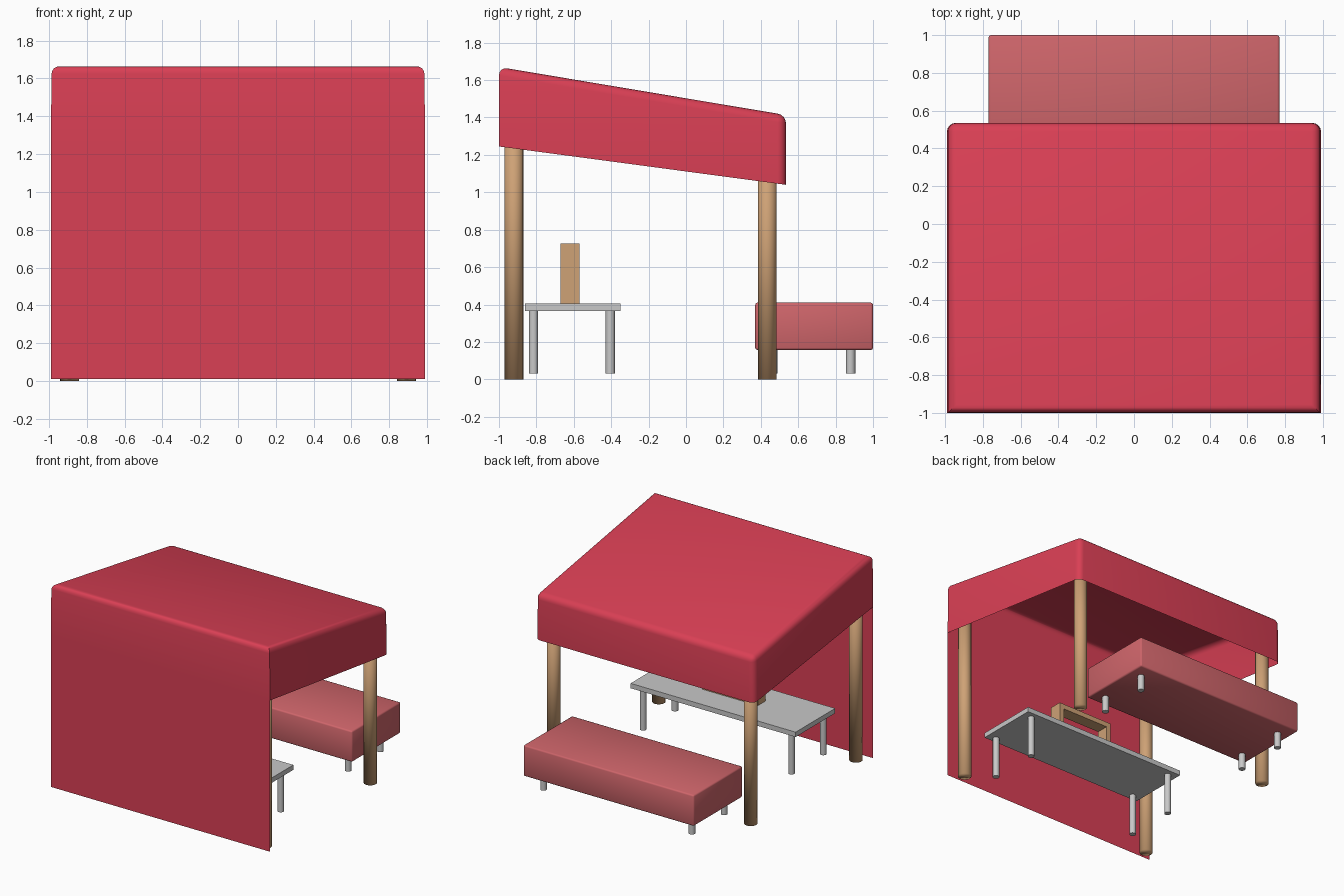
import bpy
import bmesh
from mathutils import Vector

if "Cube" in bpy.data.objects:
    bpy.data.objects.remove(bpy.data.objects["Cube"], do_unlink=True)


def material(name, rgb):
    mat = bpy.data.materials.new(name)
    mat.use_nodes = True
    mat.diffuse_color = (*rgb, 1)
    mat.node_tree.nodes["Principled BSDF"].inputs["Base Color"].default_value = (*rgb, 1)
    return mat


RED = material("canopy red", (0.70, 0.05, 0.09))
PINK = material("cushion pink", (0.62, 0.13, 0.145))
WOOD = material("tan wood", (0.62, 0.36, 0.18))
GREY = material("light grey", (0.58, 0.58, 0.58))


def finish(bm, name, mat, smooth=False):
    bmesh.ops.recalc_face_normals(bm, faces=bm.faces)
    mesh = bpy.data.meshes.new(name)
    for face in bm.faces:
        face.smooth = smooth
    bm.to_mesh(mesh)
    bm.free()
    mesh.materials.append(mat)
    obj = bpy.data.objects.new(name, mesh)
    bpy.context.collection.objects.link(obj)
    return obj


def add_box(bm, low, high):
    low, high = Vector(low), Vector(high)
    verts = bmesh.ops.create_cube(bm, size=1)["verts"]
    bmesh.ops.scale(bm, vec=high - low, verts=verts)
    bmesh.ops.translate(bm, vec=(low + high) / 2, verts=verts)


def cylinder(name, mat, x, y, bottom, top, radius, sides=20):
    bm = bmesh.new()
    bmesh.ops.create_cone(bm, cap_ends=True, segments=sides, radius1=radius,
                          radius2=radius, depth=top - bottom)
    bmesh.ops.translate(bm, vec=(x, y, (top + bottom) / 2), verts=bm.verts)
    return finish(bm, name, mat, smooth=True)


def smooth_by_angle(obj):
    bpy.ops.object.select_all(action='DESELECT')
    obj.select_set(True)
    bpy.context.view_layer.objects.active = obj
    bpy.ops.object.shade_smooth_by_angle(angle=0.8)


# Sloped cloth canopy: an open box with rounded top and back corners
FRONT, BACK, HALF = -1.0, 0.535, 0.99
bm = bmesh.new()
add_box(bm, (-HALF, FRONT, 0), (HALF, BACK, 1))
for v in bm.verts:
    front = v.co.y < 0
    if v.co.z > 0.5:
        v.co.z = 1.67 if front else 1.413
        v.co.x *= 0.995
    else:
        v.co.z = 1.245 if front else 1.04
bm.normal_update()
bmesh.ops.delete(bm, geom=[f for f in bm.faces if f.normal.z < -0.5], context='FACES_ONLY')


def is_rounded(edge):
    a, b = (v.co for v in edge.verts)
    return min(a.z, b.z) > 1.3 or (abs(a.z - b.z) > 0.2 and a.y > 0)


bmesh.ops.bevel(bm, geom=[e for e in bm.edges if is_rounded(e)], offset=0.045,
                segments=4, profile=0.5, affect='EDGES')
# Front cloth wall hanging from the canopy
hem = [e for e in bm.edges if e.is_boundary and all(v.co.y < FRONT + 0.001 for v in e.verts)]
drop = bmesh.ops.extrude_edge_only(bm, edges=hem)["geom"]
for v in drop:
    if isinstance(v, bmesh.types.BMVert):
        v.co.z = 0.01
smooth_by_angle(finish(bm, "canopy", RED, smooth=True))

# Support posts
for side, x in (("left", 0.89), ("right", -0.89)):
    cylinder(f"front_post_{side}", WOOD, x, -0.92, 0, 1.56, 0.05)
    cylinder(f"back_post_{side}", WOOD, x, 0.435, 0, 1.37, 0.05)

# Table top
bm = bmesh.new()
add_box(bm, (-0.745, -0.86, 0.365), (0.745, -0.35, 0.405))
finish(bm, "table_top", GREY)

# Padded bench seat with softened edges
bm = bmesh.new()
add_box(bm, (-0.77, 0.37, 0.157), (0.77, 1.0, 0.41))
bmesh.ops.bevel(bm, geom=bm.edges[:], offset=0.012, segments=2, profile=0.5, affect='EDGES')
finish(bm, "bench_seat", PINK, smooth=True)

# Legs of the table and the bench
for piece, top, rows in (("table", 0.37, (-0.815, -0.405)), ("bench", 0.17, (0.465, 0.88))):
    for y in rows:
        for x in (-0.67, 0.67):
            smooth_by_angle(cylinder(f"{piece}_leg", GREY, x, y, 0.03, top, 0.025, 16))

# Open wooden display frame standing on the table
bm = bmesh.new()
W, T, LOW, HIGH, Y0, Y1 = 0.25, 0.04, 0.405, 0.725, -0.67, -0.57
for s in (-1, 1):
    inner, outer = s * (W - T), s * W
    add_box(bm, (min(inner, outer), Y0, LOW), (max(inner, outer), Y1, HIGH))
add_box(bm, (T - W, Y0, HIGH - T), (W - T, Y1, HIGH))
add_box(bm, (T - W, Y0, LOW), (W - T, Y1, LOW + T))
finish(bm, "display_frame", WOOD)
